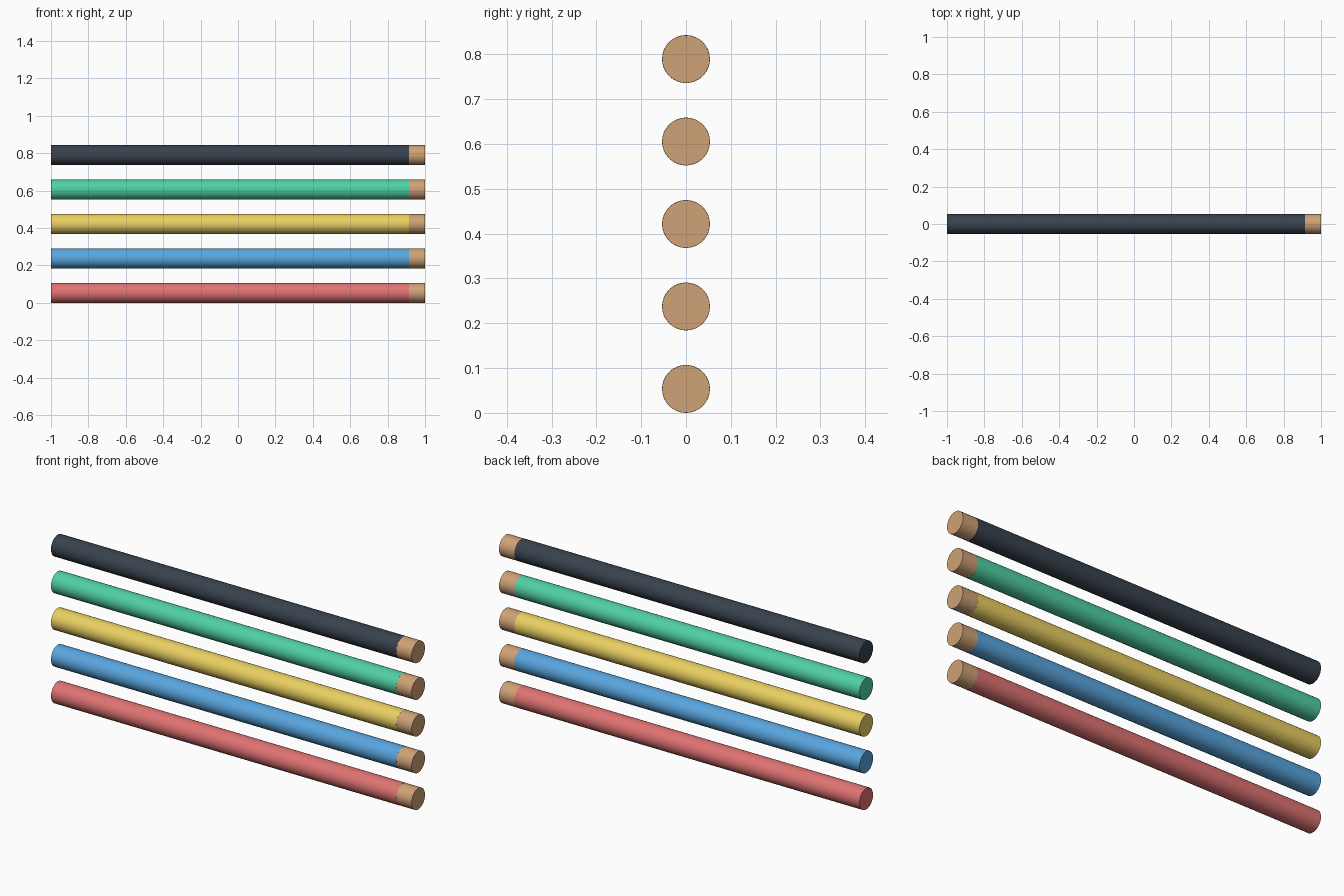
import bpy, math

if "Cube" in bpy.data.objects:
    bpy.data.objects.remove(bpy.data.objects["Cube"])

RADIUS = 0.0535
SPACING = 0.184


def material(name, rgb):
    mat = bpy.data.materials.new(name)
    mat.diffuse_color = (*rgb, 1)
    mat.use_nodes = True
    mat.node_tree.nodes["Principled BSDF"].inputs["Base Color"].default_value = mat.diffuse_color
    return mat


def rod(name, x0, x1, z, radius, mat):
    bpy.ops.mesh.primitive_cylinder_add(
        vertices=32, radius=radius, depth=x1 - x0,
        location=((x0 + x1) / 2, 0, z), rotation=(0, math.pi / 2, 0))
    obj = bpy.context.object
    obj.name = name
    obj.data.materials.append(mat)
    bpy.ops.object.shade_smooth_by_angle(angle=math.radians(40))
    return obj


wood = material("wood", (0.62, 0.36, 0.18))
colours = {
    "red": (0.74, 0.17, 0.17),
    "blue": (0.10, 0.38, 0.74),
    "yellow": (0.82, 0.63, 0.12),
    "green": (0.08, 0.63, 0.38),
    "black": (0.04, 0.055, 0.075),
}

# Stack of coloured rods, each with a wooden end plugged into the body
for i, (name, rgb) in enumerate(colours.items()):
    z = RADIUS + i * SPACING
    rod(f"{name}_rod_body", -1, 0.915, z, RADIUS, material(name, rgb))
    rod(f"{name}_rod_wooden_end", 0.875, 1, z, RADIUS - 0.0003, wood)
